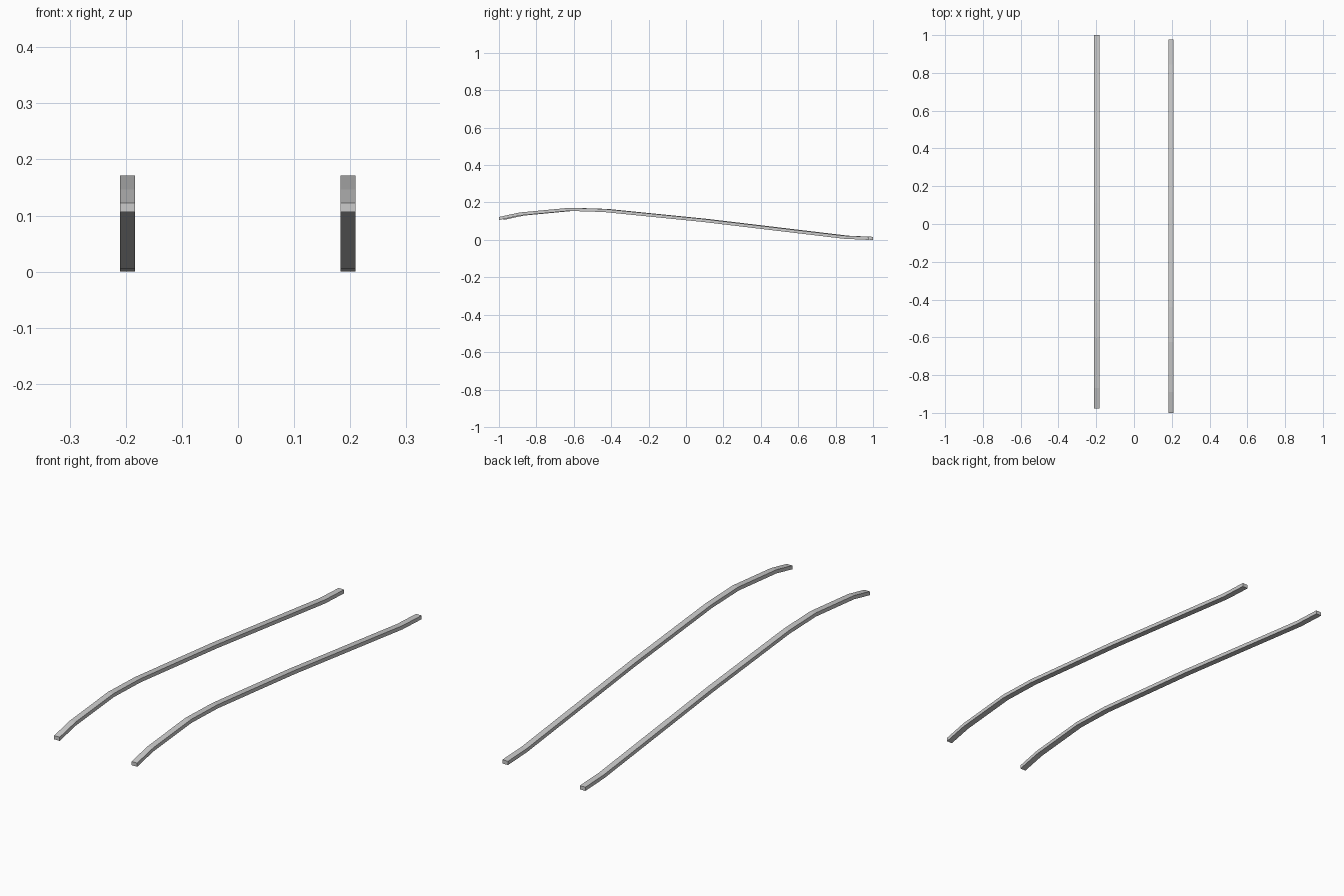
import bpy

if "Cube" in bpy.data.objects:
    bpy.data.objects.remove(bpy.data.objects["Cube"])

# Side profile of a rail: (y, height of underside)
PATH = [(-1.0, 0.106), (-0.89, 0.130), (-0.625, 0.155), (-0.44, 0.149),
        (0.09, 0.096), (0.845, 0.006), (0.977, 0.0)]
THICK = 0.0165
WIDTH = 0.027


def make_rail(name, x, shift):
    verts, faces = [], []
    for y, z in PATH:
        for dx, dz in ((-1, 0), (1, 0), (1, 1), (-1, 1)):
            verts.append((x + dx * WIDTH / 2, y + shift, z + dz * THICK))
    for i in range(len(PATH) - 1):
        a = i * 4
        for k in range(4):
            n = (k + 1) % 4
            faces.append((a + k, a + n, a + 4 + n, a + 4 + k)[::-1])
    last = (len(PATH) - 1) * 4
    faces.append((0, 1, 2, 3))
    faces.append((last + 3, last + 2, last + 1, last))
    mesh = bpy.data.meshes.new(name)
    mesh.from_pydata(verts, [], faces)
    mesh.validate()
    mesh.update()
    obj = bpy.data.objects.new(name, mesh)
    bpy.context.collection.objects.link(obj)


# Two identical bent rails, slightly staggered along y
make_rail("right_rail", 0.196, 0.0)
make_rail("left_rail", -0.197, 0.023)
